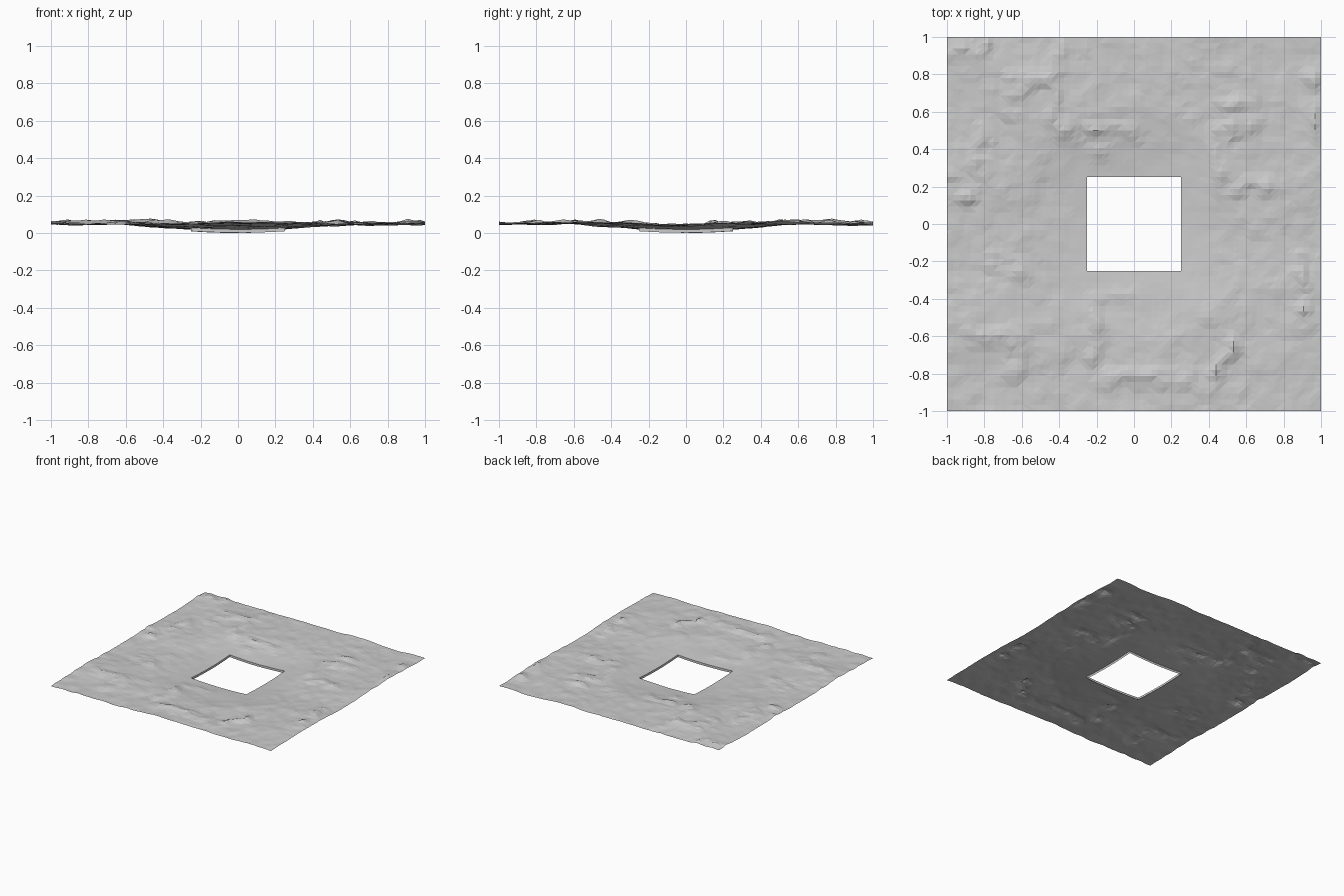
import bpy, bmesh
from mathutils import Vector, noise

cube = bpy.data.objects.get("Cube")
if cube:
    bpy.data.objects.remove(cube, do_unlink=True)

stone = bpy.data.materials.new("light_grey_rock")
stone.use_nodes = True
stone.diffuse_color = (0.6, 0.6, 0.6, 1)
stone.node_tree.nodes["Principled BSDF"].inputs["Base Color"].default_value = (0.6, 0.6, 0.6, 1)

CELLS = 64
HOLE = 0.25
SKIRT = 0.018

# Rocky ridge lines: start x, start y, end x, end y
RIDGES = [
    (-.41, .92, -.41, .5), (-.4, .49, 0, .48), (-.64, .77, -.42, .77),
    (-.64, .75, -.64, .6), (-.8, .5, -.82, .3), (-.2, .47, -.17, .35),
    (.45, .5, .45, .22), (.45, .21, .72, .2), (.5, .52, .64, .54),
    (.45, .65, .62, .65), (.95, .78, .97, .5), (.9, -.2, .9, -.54),
    (-.85, -.6, -.62, -.6), (-.64, -.62, -.64, -.78), (-.2, -.4, -.22, -.7),
    (-.2, -.4, 0, -.37), (-.15, -.83, .3, -.82), (.38, -.87, .52, -.65),
    (-.76, -.2, -.58, -.25), (-.98, .24, -.9, .15), (-1, .93, -.82, .95),
]


def ridge_height(p):
    """Highest ridge at a point, with a crest that breaks up along its length."""
    best = 0
    for x1, y1, x2, y2 in RIDGES:
        a, d = Vector((x1, y1)), Vector((x2 - x1, y2 - y1))
        t = max(0, min(1, (p - a).dot(d) / d.length_squared))
        best = max(best, 1 - (p - a - d * t).length / 0.08)
    crest = 0.6 + noise.noise((p.x * 12, p.y * 12, 4))
    return 0.022 * best * max(0.1, crest)


def height(x, y):
    p = Vector((x, y))
    away = max(abs(x), abs(y)) - HOLE
    fade = max(0, min(1, away / 0.3))
    bowl = 0.020 + 0.032 * min(1, max(0, p.length - HOLE) / 0.38)
    broad = noise.fractal((x * 2.6, y * 2.6, 1.7), 0.8, 2.0, 4)
    fine = noise.noise((x * 14, y * 14, 8))
    bumps = 0.011 * broad + 0.004 * fine + ridge_height(p)
    return min(0.095, max(0.037 * fade, bowl + bumps * (0.15 + 0.85 * fade)))


def make_object(name, bm):
    bmesh.ops.recalc_face_normals(bm, faces=bm.faces)
    mesh = bpy.data.meshes.new(name)
    bm.to_mesh(mesh)
    bm.free()
    mesh.materials.append(stone)
    obj = bpy.data.objects.new(name, mesh)
    bpy.context.collection.objects.link(obj)
    return obj


# Ground sheet with the square opening and a lip hanging from its rim
bm = bmesh.new()
bmesh.ops.create_grid(bm, x_segments=CELLS, y_segments=CELLS, size=1)
inside = [f for f in bm.faces
          if max(abs(c) for c in f.calc_center_median()) < HOLE]
bmesh.ops.delete(bm, geom=inside, context="FACES")
rim = [e for e in bm.edges if e.is_boundary
       and max(abs(c) for v in e.verts for c in v.co) < HOLE + 0.01]
for v in bm.verts:
    v.co.z = height(v.co.x, v.co.y)
lip = bmesh.ops.extrude_edge_only(bm, edges=rim)["geom"]
for v in lip:
    if isinstance(v, bmesh.types.BMVert):
        v.co.z -= SKIRT
bmesh.ops.triangulate(bm, faces=bm.faces)

# Rest the lowest point of the lip on the ground
low = min(v.co.z for v in bm.verts)
for v in bm.verts:
    v.co.z -= low
bmesh.ops.recalc_face_normals(bm, faces=bm.faces)
if sum(f.normal.z for f in bm.faces) < 0:
    bmesh.ops.reverse_faces(bm, faces=bm.faces)
terrain = make_object("rocky_ground", bm)
